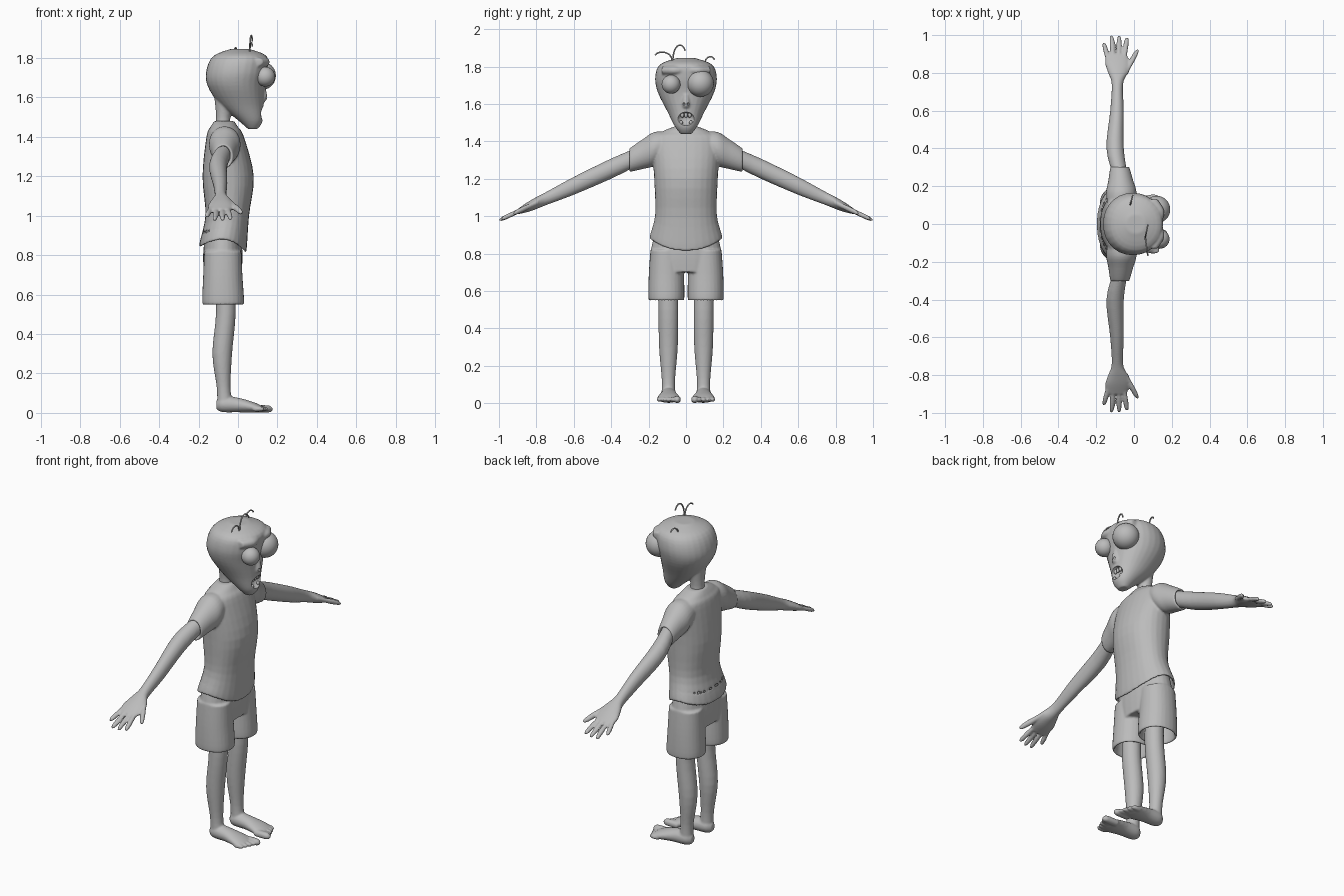
import bpy, bmesh, math
from mathutils import Vector

default_cube = bpy.data.objects.get("Cube")
if default_cube:
    bpy.data.objects.remove(default_cube)

shade = 0.5
grey = bpy.data.materials.new("plain grey")
grey.use_nodes = True
grey.diffuse_color = (shade, shade, shade, 1)
grey.node_tree.nodes["Principled BSDF"].inputs["Base Color"].default_value = grey.diffuse_color


def arm_height(y):
    """The arms slope straight down from the shoulder."""
    return 1.3 - .46 * (y - .3)


def upright(y=0):
    return lambda position, centre: Vector((centre, y, position))


def sideways(position, centre):
    return Vector((centre, position, arm_height(position)))


def forward(y):
    return lambda position, centre: Vector((position, y, centre))


def catmull(points, t):
    a, b, c, d = points
    return b + t / 2 * (c - a + t * (2 * a - 5 * b + 4 * c - d + t * (3 * (b - c) + d - a)))


def loft(bm, place, axes, rings, square=1.0, sides=28, wall=0, depth=0):
    """Smooth closed skin through rings (position, centre, radius, radius).
    A wall folds the last ring inward to leave an open hem."""
    rings = [Vector(ring) for ring in rings]
    if wall:
        rim = rings[-1] - Vector((0, 0, wall, wall))
        rings += [rim, rim + Vector((depth, 0, -wall / 2, -wall / 2))]
    last = len(rings) - 1
    steps = 4
    loops = []
    for n in range(last * steps + 1):
        i = min(n // steps, last - 1)
        near = [rings[max(0, min(last, i + k))] for k in (-1, 0, 1, 2)]
        position, centre, ru, rv = catmull(near, n / steps - i)
        loop = []
        for k in range(sides):
            angle = math.tau * k / sides
            c, s = math.cos(angle), math.sin(angle)
            point = place(position, centre)
            point["xyz".index(axes[0])] += ru * math.copysign(abs(c) ** square, c)
            point["xyz".index(axes[1])] += rv * math.copysign(abs(s) ** square, s)
            loop.append(bm.verts.new(point))
        loops.append(loop)
    for lower, upper in zip(loops, loops[1:]):
        for k in range(sides):
            bm.faces.new((lower[k - 1], lower[k], upper[k], upper[k - 1]))
    bm.faces.new(loops[0])
    bm.faces.new(loops[-1])


def add_object(name, bm):
    bmesh.ops.recalc_face_normals(bm, faces=bm.faces)
    for face in bm.faces:
        face.smooth = True
    mesh = bpy.data.meshes.new(name)
    bm.to_mesh(mesh)
    bm.free()
    mesh.materials.append(grey)
    part = bpy.data.objects.new(name, mesh)
    bpy.context.collection.objects.link(part)
    return part


def fused(name, bm, voxel=.006):
    """Mirror the half, fuse all lofts into one skin and soften it."""
    part = add_object(name, bm)
    mirror = part.modifiers.new("mirror", "MIRROR")
    mirror.use_axis = (False, True, False)
    mirror.use_mirror_merge = False
    remesh = part.modifiers.new("fuse", "REMESH")
    remesh.mode = "VOXEL"
    remesh.voxel_size = voxel
    remesh.use_smooth_shade = True
    soften = part.modifiers.new("soften", "SMOOTH")
    soften.factor = .5
    soften.iterations = 4
    return part


def ball(name, centre, radii):
    bm = bmesh.new()
    bmesh.ops.create_uvsphere(bm, u_segments=32, v_segments=20, radius=1)
    for vert in bm.verts:
        vert.co = Vector(centre) + Vector(a * b for a, b in zip(vert.co, radii))
    return add_object(name, bm)


# Shirt body, with a hem that dips at the front and rises at the sides
bm = bmesh.new()
loft(bm, upright(), "xy", [(1.48, -.07, .05, .06), (1.45, -.07, .07, .13), (1.4, -.065, .095, .18),
                           (1.2, -.05, .13, .17), (1, -.055, .11, .165), (.86, -.077, .12, .195)],
     square=.92, wall=.014, depth=.06)
for vert in bm.verts:
    weight = max(0, min(1, (1.05 - vert.co.z) / .2))
    facing = max(-1, min(1, (vert.co.x + .077) / .12))
    dip = .07 if facing > 0 else .04
    vert.co.z += weight * (.03 - dip * facing * facing)
# Sleeves
loft(bm, sideways, "xz", [(.1, -.07, .07, .06), (.17, -.067, .08, .09), (.23, -.07, .066, .08),
                          (.3, -.075, .05, .063)], wall=.01, depth=-.02)
fused("shirt", bm)

# Shorts: hips and two open trouser legs
bm = bmesh.new()
loft(bm, upright(), "xy", [(.92, -.075, .09, .165), (.8, -.077, .1, .19), (.7, -.077, .095, .185)], square=.92)
loft(bm, upright(.105), "xy", [(.82, -.077, .094, .085), (.69, -.077, .1, .094), (.56, -.075, .106, .096)],
     square=.92, wall=.014, depth=.09)
fused("shorts", bm)

# Arms with palms
bm = bmesh.new()
loft(bm, sideways, "xz", [(.25, -.07, .038, .048), (.4, -.1, .046, .054), (.6, -.09, .036, .048),
                          (.74, -.088, .03, .036), (.8, -.085, .052, .032), (.85, -.088, .065, .026),
                          (.9, -.093, .055, .014)])


def finger(base_x, tip_x, base_y, tip_y, radius):
    rings = []
    for t, swell in ((0, 1), (.3, .9), (.6, 1), (.9, .8), (1, .2)):
        rings.append((base_y + t * (tip_y - base_y), base_x + t * (tip_x - base_x), radius * swell, radius * swell))
    loft(bm, sideways, "xz", rings, sides=14)


# Four fanned fingers and a thumb
for i, reach in enumerate((.96, 1, 1, .99)):
    finger(-.135 + .027 * i, -.16 + .041 * i, .86, reach, .014)
finger(-.05, .02, .79, .925, .016)
fused("arms", bm)

# Legs and feet
bm = bmesh.new()
loft(bm, upright(.094), "xy", [(.7, -.065, .05, .05), (.5, -.062, .05, .053), (.3, -.08, .05, .05),
                               (.13, -.073, .035, .036), (.04, -.066, .04, .037)])
loft(bm, forward(.093), "yz", [(-.11, .04, .015, .02), (-.08, .044, .04, .04), (0, .04, .045, .037),
                               (.08, .028, .06, .026), (.12, .022, .05, .014)])
# Toes shrink outward from the big toe
for i in range(5):
    radius = .013 if i else .019
    tip = .175 - .01 * i
    loft(bm, forward(.047 + .024 * i), "yz",
         [(.08, .02, radius, radius), (tip - .02, .02, radius, radius), (tip, .018, radius / 3, radius / 3)], sides=14)
fused("legs", bm)

# Head, neck, brows and nose
bm = bmesh.new()
loft(bm, upright(), "xy", [(1.44, .075, .025, .03), (1.48, .065, .06, .06), (1.56, .02, .11, .1),
                           (1.66, -.01, .145, .15), (1.74, -.005, .155, .165), (1.81, .01, .135, .14),
                           (1.845, .01, .05, .05)], square=.95)
loft(bm, upright(), "xy", [(1.42, -.075, .042, .045), (1.5, -.075, .036, .04), (1.6, -.07, .05, .055)])
loft(bm, lambda y, x: Vector((x, y, 1.78)), "xz",
     [(.01, .13, .02, .02), (.07, .132, .028, .024), (.13, .1, .025, .02)])
loft(bm, upright(), "xy", [(1.58, .13, .01, .014), (1.6, .133, .016, .02), (1.65, .13, .01, .012)])
head = fused("head", bm)

# Mouth and nostril hollows
cutters = [ball("mouth_cutter", (.13, 0, 1.52), (.035, .046, .036))]
for side in (-1, 1):
    cutters.append(ball("nostril_cutter", (.15, side * .011, 1.6), (.012, .006, .009)))
for cutter in cutters:
    cutter.hide_render = True
    cutter.hide_set(True)
    hollow = head.modifiers.new("hollow", "BOOLEAN")
    hollow.operation = "DIFFERENCE"
    hollow.object = cutter

# Upper and lower teeth
for y in (-.02, 0, .02):
    ball("upper_tooth", (.112, y, 1.54), (.008, .009, .014))
for y in (-.026, .026):
    ball("lower_tooth", (.112, y, 1.5), (.008, .009, .012))

# Eyes of unequal size
ball("right_eye", (.138, -.08, 1.705), [.05] * 3)
ball("left_eye", (.12, .077, 1.71), [.072] * 3)


# Stray hairs that rise and droop over
def hair(x, y, z, lean, height):
    curve = bpy.data.curves.new("hair", "CURVE")
    curve.dimensions = "3D"
    curve.bevel_depth = .004
    curve.bevel_resolution = 2
    curve.use_fill_caps = True
    curve.materials.append(grey)
    spline = curve.splines.new("NURBS")
    spline.points.add(3)
    spline.use_endpoint_u = True
    spline.order_u = 4
    for point, (side, rise) in zip(spline.points, ((0, 0), (0, 1), (1, 1.2), (1.3, .6))):
        point.co = (x + side * .01, y + side * lean, z + rise * height, 1)
    strand = bpy.data.objects.new("hair", curve)
    bpy.context.collection.objects.link(strand)
    bpy.ops.object.select_all(action="DESELECT")
    strand.select_set(True)
    bpy.context.view_layer.objects.active = strand
    bpy.ops.object.convert(target="MESH")


hair(.06, -.07, 1.83, .05, .09)
hair(.06, -.075, 1.83, -.07, .05)
hair(-.02, .1, 1.81, .04, .045)
